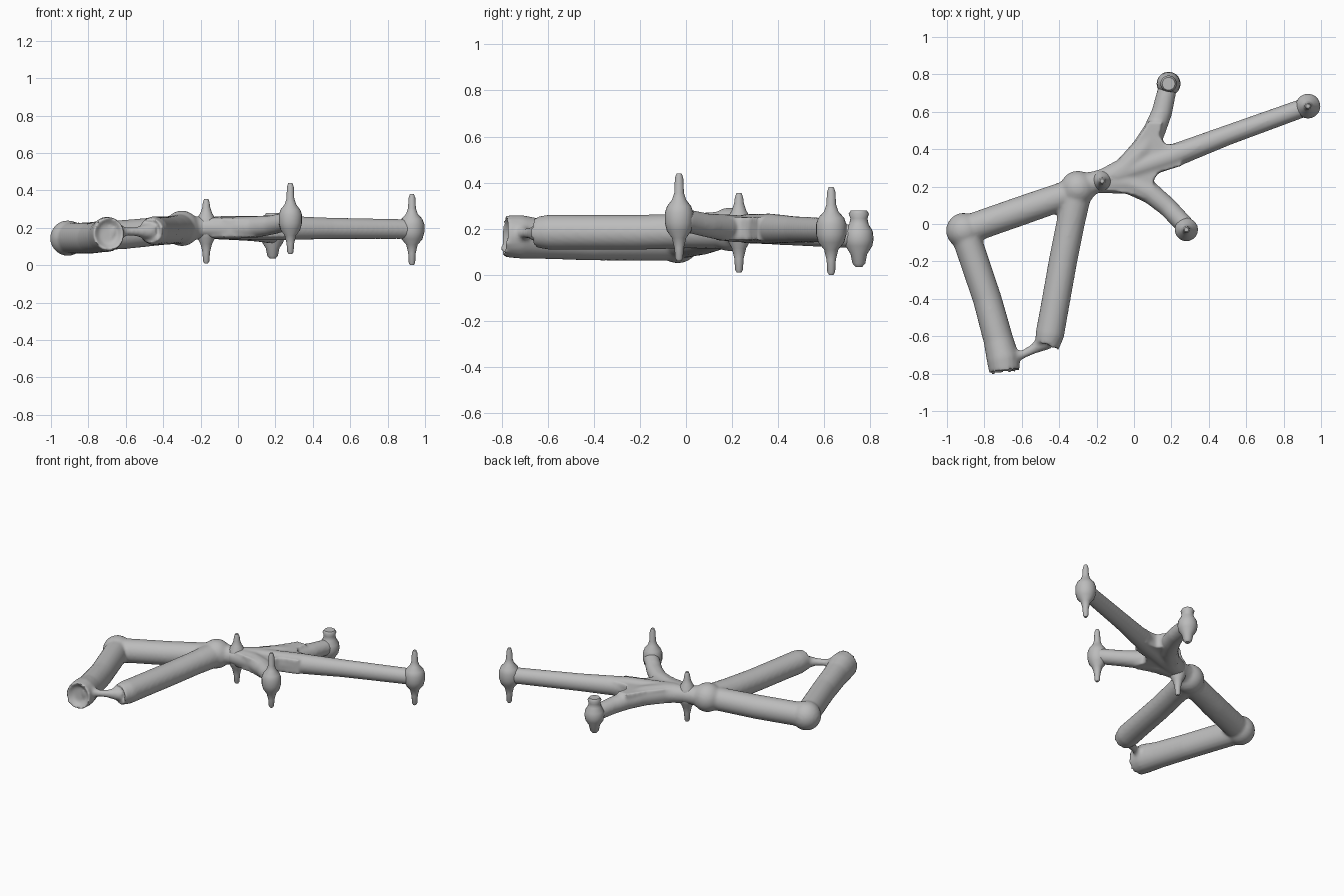
import bpy, bmesh, math
from mathutils import Vector, Matrix

cube = bpy.data.objects.get("Cube")
if cube:
    bpy.data.objects.remove(cube, do_unlink=True)

grey = bpy.data.materials.new("plain grey")
grey.use_nodes = True
colour = (0.5, 0.5, 0.5, 1)
grey.diffuse_color = colour
grey.node_tree.nodes["Principled BSDF"].inputs["Base Color"].default_value = colour


def finish(bm, name):
    bmesh.ops.recalc_face_normals(bm, faces=bm.faces[:])
    mesh = bpy.data.meshes.new(name)
    bm.to_mesh(mesh)
    bm.free()
    mesh.materials.append(grey)
    mesh.polygons.foreach_set("use_smooth", [True] * len(mesh.polygons))
    obj = bpy.data.objects.new(name, mesh)
    bpy.context.collection.objects.link(obj)
    return obj


def skin(bm, rings):
    """Bridge rings of points into a closed shape."""
    loops = [[bm.verts.new(p) for p in ring] for ring in rings]
    n = len(loops[0])
    for a, b in zip(loops, loops[1:]):
        for i in range(n):
            j = (i + 1) % n
            bm.faces.new((a[i], a[j], b[j], b[i]))
    bm.faces.new(loops[0])
    bm.faces.new(loops[-1])


def tube(bm, path, sides=20, flat=1.0):
    """Round bar through (x, y, z, radius) points."""
    pts = [Vector(p[:3]) for p in path]
    rings = []
    for i, p in enumerate(pts):
        run = pts[min(i + 1, len(pts) - 1)] - pts[max(i - 1, 0)]
        if i == len(pts) - 1 and len(pts) > 2:
            run = pts[i - 1] - pts[i - 2]
        side = Vector((run.y, -run.x, 0)).normalized()
        up = side.cross(run).normalized()
        r = path[i][3]
        angles = [math.tau * k / sides for k in range(sides)]
        rings.append([p + side * r * math.cos(a) + up * r * flat * math.sin(a) for a in angles])
    skin(bm, rings)


def ball(bm, centre, radius):
    bmesh.ops.create_uvsphere(bm, u_segments=24, v_segments=14, radius=radius,
                              matrix=Matrix.Translation(centre))


def fuse(obj, voxel, passes):
    """Melt overlapping shapes into one softly blended casting."""
    remesh = obj.modifiers.new("Fuse", 'REMESH')
    remesh.mode = 'VOXEL'
    remesh.voxel_size = voxel
    remesh.use_smooth_shade = True
    soft = obj.modifiers.new("Soften", 'SMOOTH')
    soft.factor = 0.5
    soft.iterations = passes


# Heavy bent bars with their knuckles and dished ends
bm = bmesh.new()
ball(bm, (-0.91, -0.035, 0.145), 0.095)
ball(bm, (-0.3, 0.19, 0.197), 0.095)
tube(bm, [(-0.92, -0.04, 0.145, 0.078), (-0.6, 0.072, 0.165, 0.078), (-0.29, 0.18, 0.195, 0.075)])
tube(bm, [(-0.91, -0.03, 0.145, 0.078), (-0.785, -0.4, 0.145, 0.077), (-0.725, -0.62, 0.155, 0.08),
          (-0.70, -0.72, 0.165, 0.088), (-0.69, -0.795, 0.168, 0.083), (-0.695, -0.76, 0.168, 0.05)],
     flat=1.08)
tube(bm, [(-0.3, 0.2, 0.195, 0.082), (-0.34, 0, 0.19, 0.076), (-0.38, -0.2, 0.185, 0.076),
          (-0.43, -0.48, 0.185, 0.076), (-0.45, -0.59, 0.185, 0.077), (-0.467, -0.655, 0.185, 0.066),
          (-0.462, -0.62, 0.185, 0.035)])
# Thin torn bridge between the two bar ends, and the neck to the fork
tube(bm, [(-0.68, -0.72, 0.18, 0.05), (-0.59, -0.695, 0.18, 0.022), (-0.54, -0.67, 0.18, 0.026),
          (-0.46, -0.62, 0.18, 0.05)])
tube(bm, [(-0.32, 0.19, 0.197, 0.075), (-0.2, 0.225, 0.2, 0.06), (-0.08, 0.26, 0.2, 0.06)])
fuse(finish(bm, "bent_bar_frame"), 0.011, 5)

# Three-armed fork with a flat web at its root
bm = bmesh.new()
tube(bm, [(-0.2, 0.22, 0.2, 0.055), (-0.05, 0.29, 0.2, 0.065), (0.05, 0.4, 0.195, 0.065),
          (0.11, 0.5, 0.185, 0.06), (0.15, 0.6, 0.175, 0.055), (0.185, 0.75, 0.165, 0.05)])
tube(bm, [(-0.1, 0.26, 0.2, 0.06), (0.2, 0.36, 0.2, 0.063), (0.5, 0.475, 0.197, 0.054),
          (0.93, 0.63, 0.193, 0.05)], flat=1.06)
tube(bm, [(-0.2, 0.22, 0.2, 0.055), (-0.03, 0.22, 0.2, 0.06), (0.09, 0.165, 0.205, 0.058),
          (0.18, 0.09, 0.215, 0.052), (0.285, -0.02, 0.24, 0.05)])
web = [(-0.14, 0.27), (-0.07, 0.35), (0.01, 0.44), (0.08, 0.55), (0.15, 0.54), (0.135, 0.47),
       (0.17, 0.425), (0.26, 0.43), (0.25, 0.31), (0.13, 0.275), (0.1, 0.225), (0.13, 0.155),
       (0.08, 0.13), (-0.02, 0.16), (-0.14, 0.18)]
skin(bm, [[(x, y, z) for x, y in web] for z in (0.15, 0.25)])
fuse(finish(bm, "three_arm_fork"), 0.01, 6)


def pin(name, x, y, profile):
    """Turned boss with a spike above and below, from (radius, z) points."""
    bm = bmesh.new()
    angles = [math.tau * k / 20 for k in range(20)]
    skin(bm, [[(x + r * math.cos(a), y + r * math.sin(a), z) for a in angles] for r, z in profile])
    obj = finish(bm, name)
    for p in obj.data.polygons:
        p.use_smooth = len(p.vertices) == 4


def spiked(low, middle, high, boss):
    """Profile of a slender double spike around a rounded boss."""
    return [(0.01, low), (0.017, low + 0.012), (0.02, middle - 0.13), (0.031, middle - 0.085),
            (boss * 0.85, middle - 0.055), (boss, middle - 0.02), (boss, middle + 0.025),
            (boss * 0.85, middle + 0.052), (0.031, middle + 0.08), (0.021, middle + 0.11),
            (0.018, high - 0.02), (0.011, high)]


pin("long_arm_pin", 0.93, 0.63, spiked(0.0, 0.195, 0.38, 0.066))
pin("front_arm_pin", 0.28, -0.03, spiked(0.06, 0.245, 0.44, 0.062))
pin("fork_root_pin", -0.17, 0.23, spiked(0.01, 0.2, 0.355, 0.056))
# Blunt pin on the back arm
pin("back_arm_pin", 0.185, 0.75, [(0.015, 0.035), (0.028, 0.05), (0.036, 0.09), (0.058, 0.125),
    (0.064, 0.155), (0.06, 0.19), (0.042, 0.22), (0.037, 0.245), (0.044, 0.265), (0.034, 0.28)])
